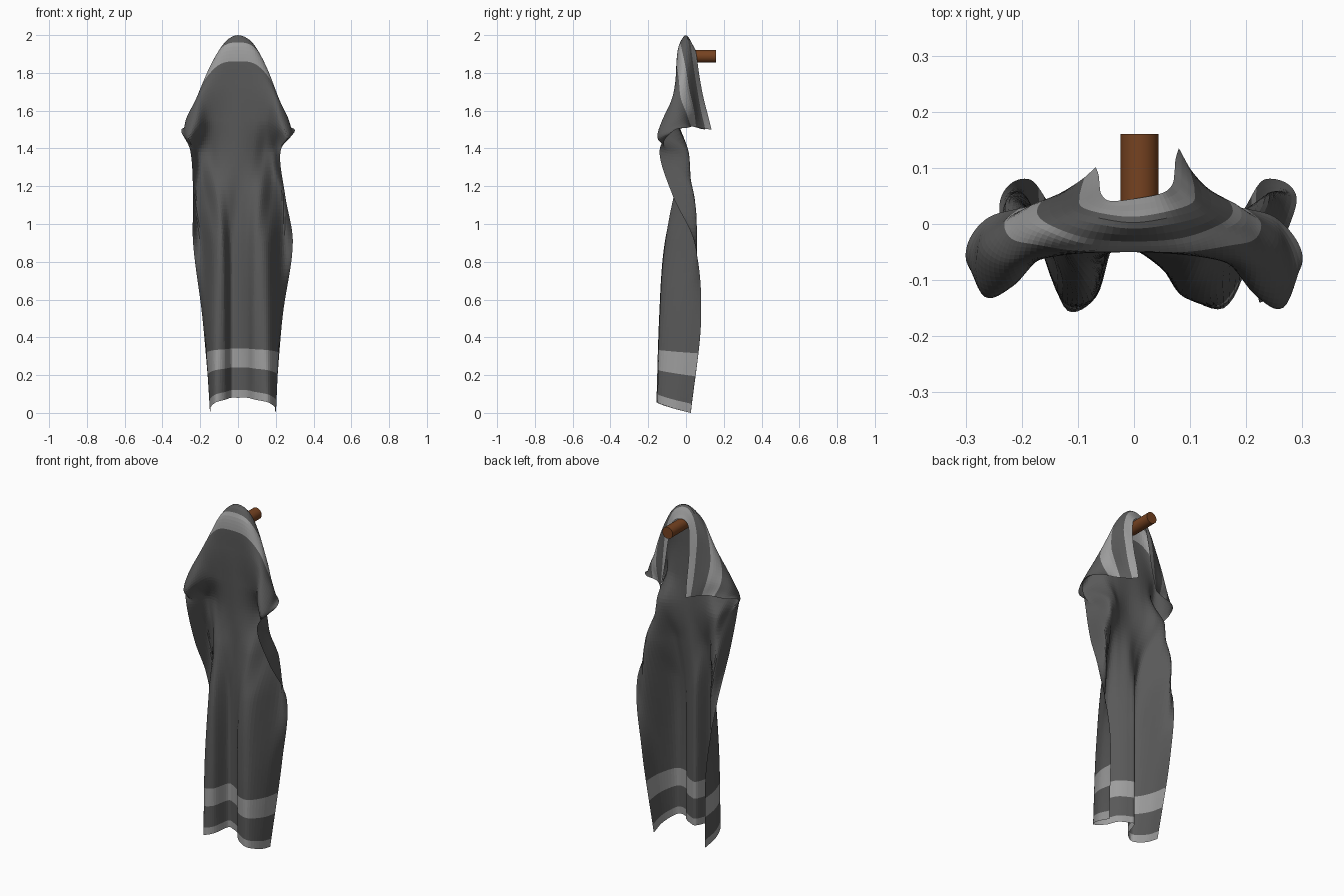
import bpy, math
from mathutils import Vector

if "Cube" in bpy.data.objects:
    bpy.data.objects.remove(bpy.data.objects["Cube"])


def material(name, rgb):
    m = bpy.data.materials.new(name)
    m.diffuse_color = (*rgb, 1)
    m.use_nodes = True
    m.node_tree.nodes["Principled BSDF"].inputs["Base Color"].default_value = m.diffuse_color
    return m


dark = material("dark_cloth", (0.10, 0.10, 0.10))
light = material("light_cloth", (0.34, 0.34, 0.34))
wood = material("wood", (0.18, 0.055, 0.015))

# Right half of the draped upper end, from centre to side edge
upper = [
    [(0, .045, 1.93), (.05, .055, 1.90), (.068, .07, 1.79), (.072, .09, 1.68), (.074, .115, 1.58), (.08, .135, 1.50)],
    [(0, 0, 2.0), (.07, .01, 1.965), (.118, .025, 1.86), (.125, .045, 1.73), (.12, .065, 1.61), (.108, .088, 1.505)],
    [(0, -.042, 1.93), (.09, -.038, 1.91), (.16, -.015, 1.81), (.195, .005, 1.69), (.19, .03, 1.60), (.16, .04, 1.515)],
    [(0, -.05, 1.75), (.09, -.055, 1.74), (.17, -.065, 1.70), (.225, -.075, 1.63), (.265, -.045, 1.56), (.255, .01, 1.51)],
    [(0, -.045, 1.55), (.09, -.045, 1.55), (.16, -.06, 1.55), (.215, -.125, 1.51), (.265, -.15, 1.46), (.30, -.07, 1.49)],
    [(0, -.04, 1.38), (.08, -.025, 1.38), (.14, .01, 1.38), (.19, .005, 1.38), (.205, -.07, 1.37), (.225, -.14, 1.385)],
]
# Lower folds: height, then plan positions from centre to side edge
lower = [
    (1.15, [(0, -.04), (.06, -.055), (.12, -.06), (.18, .01), (.24, .04), (.25, -.07)]),
    (.90, [(0, -.045), (.05, -.075), (.10, -.11), (.16, -.085), (.235, .05), (.29, .045)]),
    (.50, [(0, -.045), (.05, -.08), (.09, -.13), (.16, -.13), (.215, -.02), (.235, .08)]),
    (.08, [(0, -.045), (.05, -.075), (.09, -.125), (.16, -.15), (.20, -.07), (.195, .025)]),
]
hem_drop = (0, 0, .01, .025, .055, .08)
halves = [[Vector(p) for p in row] for row in upper]
for z, row in lower:
    halves.append([Vector((x, y, z - (d if z < .1 else 0))) for (x, y), d in zip(row, hem_drop)])

# Left half is the mirrored right half, a little narrower low down with a steeper inner fold
left_x = (.85, .92, 1, 1.03, 1.0, 1.12, .95, .82, .80, .74)
left_y = (.75, .85, 1, .95, .87, .9, 1, 1, 1, 1.03)
rows = []
for half, sx, sy in zip(halves, left_x, left_y):
    left = [Vector((-p.x * sx, p.y * sy, p.z)) for p in half[:0:-1]]
    if half[0].z < 1:
        left[-1].y = -.04
    rows.append(left + half)

row_knots = [0, .085, .17, .35, .55, .72, .95, 1.20, 1.60, 2.02]
col_knots = list(range(11))


def spline(knots, pts, t):
    """Smooth curve through points at uneven knots."""
    n = len(knots)
    i = max(k for k in range(n - 1) if knots[k] <= t)

    def tangent(j):
        a, b = max(j - 1, 0), min(j + 1, n - 1)
        return (pts[b] - pts[a]) / (knots[b] - knots[a])

    h = knots[i + 1] - knots[i]
    s = (t - knots[i]) / h
    return ((2 * s**3 - 3 * s**2 + 1) * pts[i] + (s**3 - 2 * s**2 + s) * h * tangent(i)
            + (3 * s**2 - 2 * s**3) * pts[i + 1] + (s**3 - s**2) * h * tangent(i + 1))


# Towel sheet with light hem and band at each end
NU, NV = 60, 101
LENGTH = row_knots[-1]
verts, faces, bands = [], [], []
for j in range(NV + 1):
    t = LENGTH * j / NV
    for i in range(NU + 1):
        u = 10 * i / NU
        column = [spline(col_knots, r, u) for r in rows]
        verts.append(spline(row_knots, column, t))
for j in range(NV):
    t = LENGTH * (j + .5) / NV
    is_light = t < .05 or .14 < t < .24 or 1.75 < t < 1.85 or t > LENGTH - .05
    for i in range(NU):
        a = j * (NU + 1) + i
        faces.append((a, a + NU + 1, a + NU + 2, a + 1))
        bands.append(int(is_light))
mesh = bpy.data.meshes.new("towel")
mesh.from_pydata(verts, [], faces)
mesh.materials.append(dark)
mesh.materials.append(light)
mesh.polygons.foreach_set("material_index", bands)
mesh.update()
towel = bpy.data.objects.new("towel", mesh)
bpy.context.collection.objects.link(towel)

# Wooden wall peg
bpy.ops.mesh.primitive_cylinder_add(vertices=32, radius=.034, depth=.17, location=(.01, .075, 1.888),
                                    rotation=(math.pi / 2, 0, 0))
peg = bpy.context.object
peg.name = "peg"
peg.data.materials.append(wood)
bpy.ops.object.shade_smooth_by_angle()
